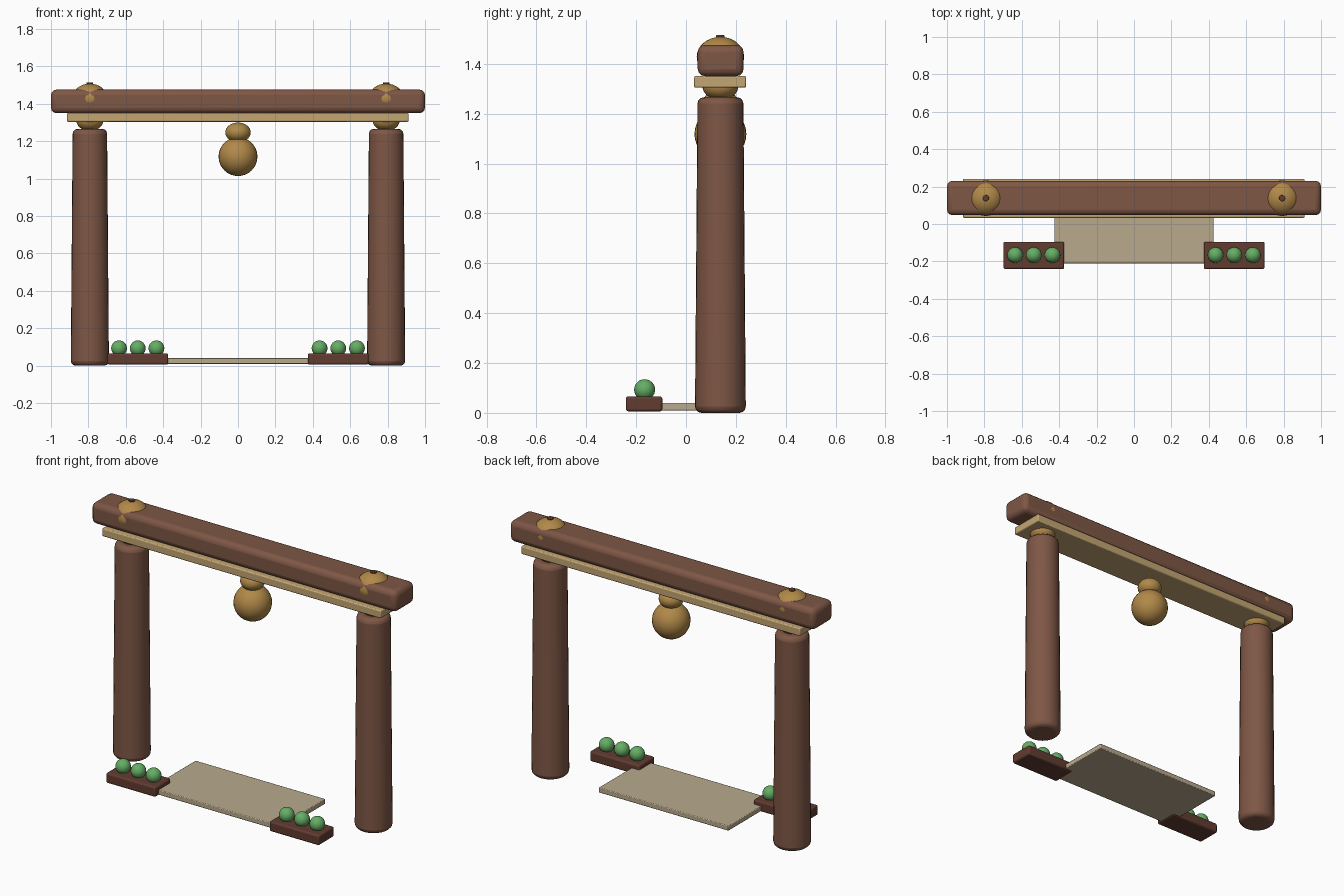
import bpy

if "Cube" in bpy.data.objects:
    bpy.data.objects.remove(bpy.data.objects["Cube"])


def material(name, rgb):
    m = bpy.data.materials.new(name)
    m.diffuse_color = (*rgb, 1)
    m.use_nodes = True
    m.node_tree.nodes["Principled BSDF"].inputs["Base Color"].default_value = m.diffuse_color
    return m


BROWN = material("timber", (0.21, 0.095, 0.06))
DARK = material("dark_wood", (0.12, 0.045, 0.03))
GOLD = material("gourd_skin", (0.44, 0.25, 0.065))
PALE = material("pale_wood", (0.55, 0.38, 0.17))
STONE = material("mat_cloth", (0.48, 0.40, 0.27))
GREEN = material("leaf", (0.13, 0.42, 0.13))


def finish(name, mat, bevel=0, segments=3):
    ob = bpy.context.object
    ob.name = name
    ob.data.materials.append(mat)
    if bevel:
        b = ob.modifiers.new("Bevel", 'BEVEL')
        b.width, b.segments = bevel, segments
        b.limit_method = 'ANGLE'
        b.angle_limit = 0.8
    bpy.ops.object.shade_smooth_by_angle(angle=0.7)
    return ob


def box(name, lo, hi, mat, bevel, segments=3):
    bpy.ops.mesh.primitive_cube_add(size=1, location=[(a + b) / 2 for a, b in zip(lo, hi)])
    bpy.context.object.scale = [b - a for a, b in zip(lo, hi)]
    bpy.ops.object.transform_apply(location=False, rotation=False, scale=True)
    return finish(name, mat, bevel, segments)


def ball(name, loc, radii, mat):
    bpy.ops.mesh.primitive_uv_sphere_add(segments=28, ring_count=16, radius=1, location=loc)
    bpy.context.object.scale = radii
    bpy.ops.object.transform_apply(location=False, rotation=False, scale=True)
    return finish(name, mat)


Y = 0.138  # depth line of the gate

# Cross beam and the pale board under it
box("cross_beam", (-1, 0.047, 1.35), (1, 0.231, 1.476), BROWN, 0.03)
box("under_board", (-0.915, 0.033, 1.304), (0.912, 0.241, 1.351), PALE, 0.006, 2)

# Hanging gourd
ball("hanging_gourd_body", (0, Y, 1.118), (0.104, 0.104, 0.104), GOLD)
ball("hanging_gourd_neck", (0, Y, 1.247), (0.068, 0.068, 0.053), GOLD)

# Floor mat
box("floor_mat", (-0.425, -0.21, 0.01), (0.425, 0.21, 0.04), STONE, 0.004, 2)

for side, s in (("left", -1), ("right", 1)):
    # Tapered post with rounded ends
    bpy.ops.mesh.primitive_cone_add(vertices=28, radius1=0.102, radius2=0.092,
                                    depth=1.266, location=(s * 0.792, Y, 0.633))
    finish(side + "_post", BROWN, 0.026)

    # Gourd joint passing through the beam
    ball(side + "_joint_top", (s * 0.792, Y, 1.428), (0.095, 0.095, 0.08), GOLD)
    ball(side + "_joint_bottom", (s * 0.792, Y, 1.31), (0.072, 0.072, 0.055), GOLD)
    bpy.ops.mesh.primitive_cylinder_add(vertices=12, radius=0.017, depth=0.03,
                                        location=(s * 0.792, Y, 1.5))
    finish(side + "_joint_stem", DARK, 0.003, 2)

    # Planter with three round shrubs
    x0, x1 = sorted((s * 0.373, s * 0.698))
    box(side + "_planter", (x0, -0.241, 0.006), (x1, -0.095, 0.066), DARK, 0.01)
    for i in range(3):
        ball(f"{side}_shrub_{i + 1}", (s * (0.436 + 0.1 * i), -0.166, 0.093),
             (0.042, 0.042, 0.042), GREEN)
